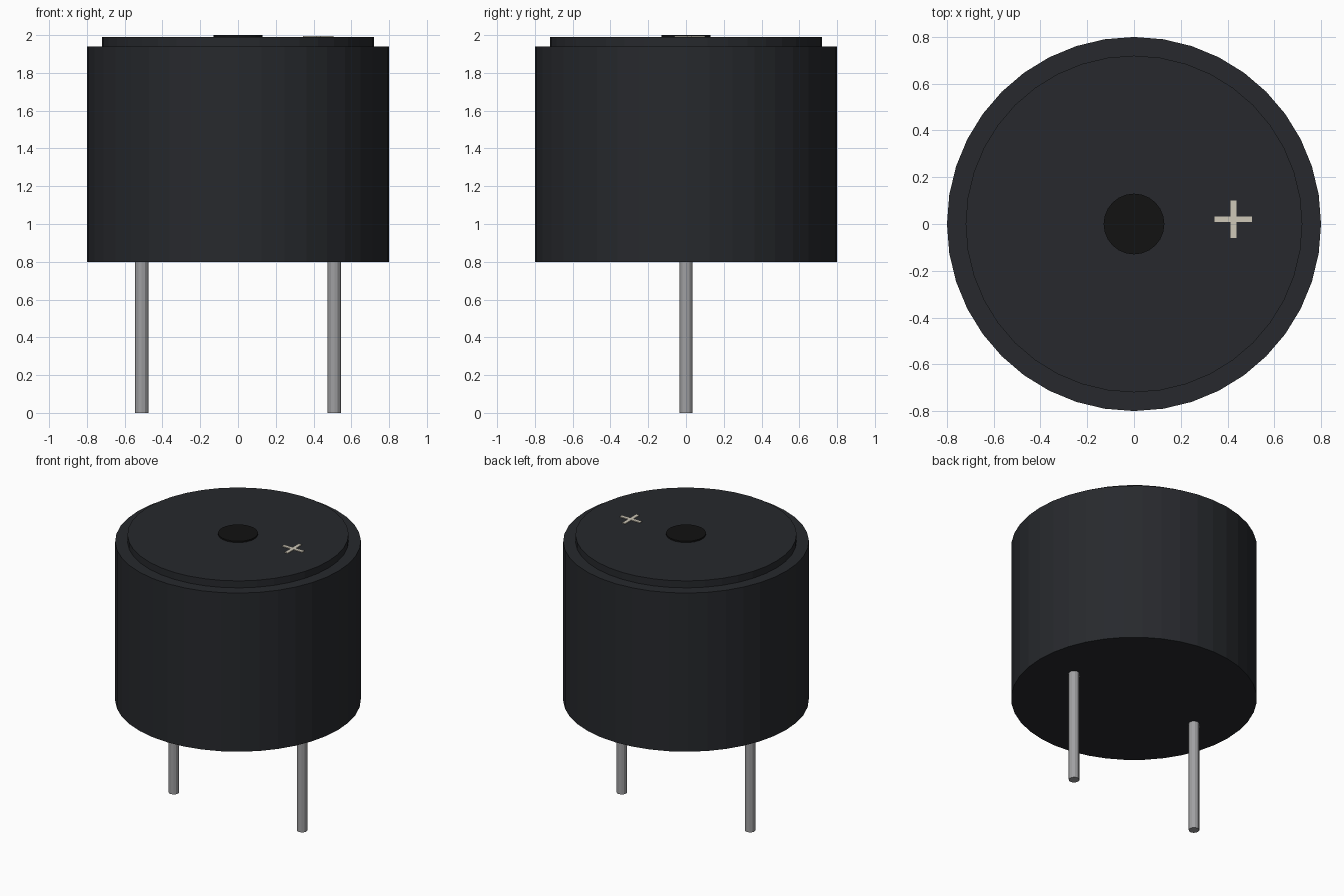
import bpy, bmesh
from math import sin, cos, tau

if "Cube" in bpy.data.objects:
    bpy.data.objects.remove(bpy.data.objects["Cube"])


def material(name, rgb):
    m = bpy.data.materials.new(name)
    m.diffuse_color = (*rgb, 1)
    m.use_nodes = True
    m.node_tree.nodes["Principled BSDF"].inputs["Base Color"].default_value = m.diffuse_color
    return m


black = material("black_plastic", (0.02, 0.022, 0.026))
hole_black = material("deep_black", (0.006, 0.006, 0.006))
metal = material("pin_metal", (0.35, 0.35, 0.36))
cream = material("cream_mark", (0.62, 0.58, 0.48))


def finish(name, bm, mat):
    bmesh.ops.recalc_face_normals(bm, faces=bm.faces)
    me = bpy.data.meshes.new(name)
    bm.to_mesh(me)
    bm.free()
    me.materials.append(mat)
    ob = bpy.data.objects.new(name, me)
    bpy.context.collection.objects.link(ob)
    return ob


def lathe(name, profile, sides, mat, x=0):
    """Closed solid turned from (radius, z) points, capped at both ends."""
    bm = bmesh.new()
    rings = [[bm.verts.new((x + r * cos(tau * i / sides), r * sin(tau * i / sides), z))
              for i in range(sides)] for r, z in profile]
    for a, b in zip(rings, rings[1:]):
        for i in range(sides):
            j = (i + 1) % sides
            bm.faces.new((a[i], a[j], b[j], b[i]))
    bm.faces.new(rings[0][::-1])
    bm.faces.new(rings[-1])
    return finish(name, bm, mat)


# Stepped round housing with raised lid
lathe("housing", [(0.8, 0.8), (0.8, 1.94), (0.72, 1.94), (0.72, 1.99)], 40, black)

# Dark sound opening in the middle of the lid
lathe("sound_opening", [(0.13, 1.985), (0.13, 2.0)], 24, hole_black)

# Two leads
for side, x in (("left", -0.51), ("right", 0.51)):
    lathe(side + "_pin", [(0.035, 0.0), (0.035, 0.81)], 12, metal, x)

# Polarity mark: one cross-shaped outline, extruded
h, w = 0.08, 0.0125
quarter = [(h, -w), (h, w), (w, w)]
bm = bmesh.new()
outline = []
for k in range(4):
    for px, py in quarter:
        for _ in range(k):
            px, py = -py, px
        outline.append(bm.verts.new((0.425 + px, 0.02 + py, 1.988)))
face = bm.faces.new(outline)
top = bmesh.ops.extrude_face_region(bm, geom=[face], use_keep_orig=True)
bmesh.ops.translate(bm, vec=(0, 0, 0.007),
                    verts=[v for v in top["geom"] if isinstance(v, bmesh.types.BMVert)])
finish("polarity_mark", bm, cream)
